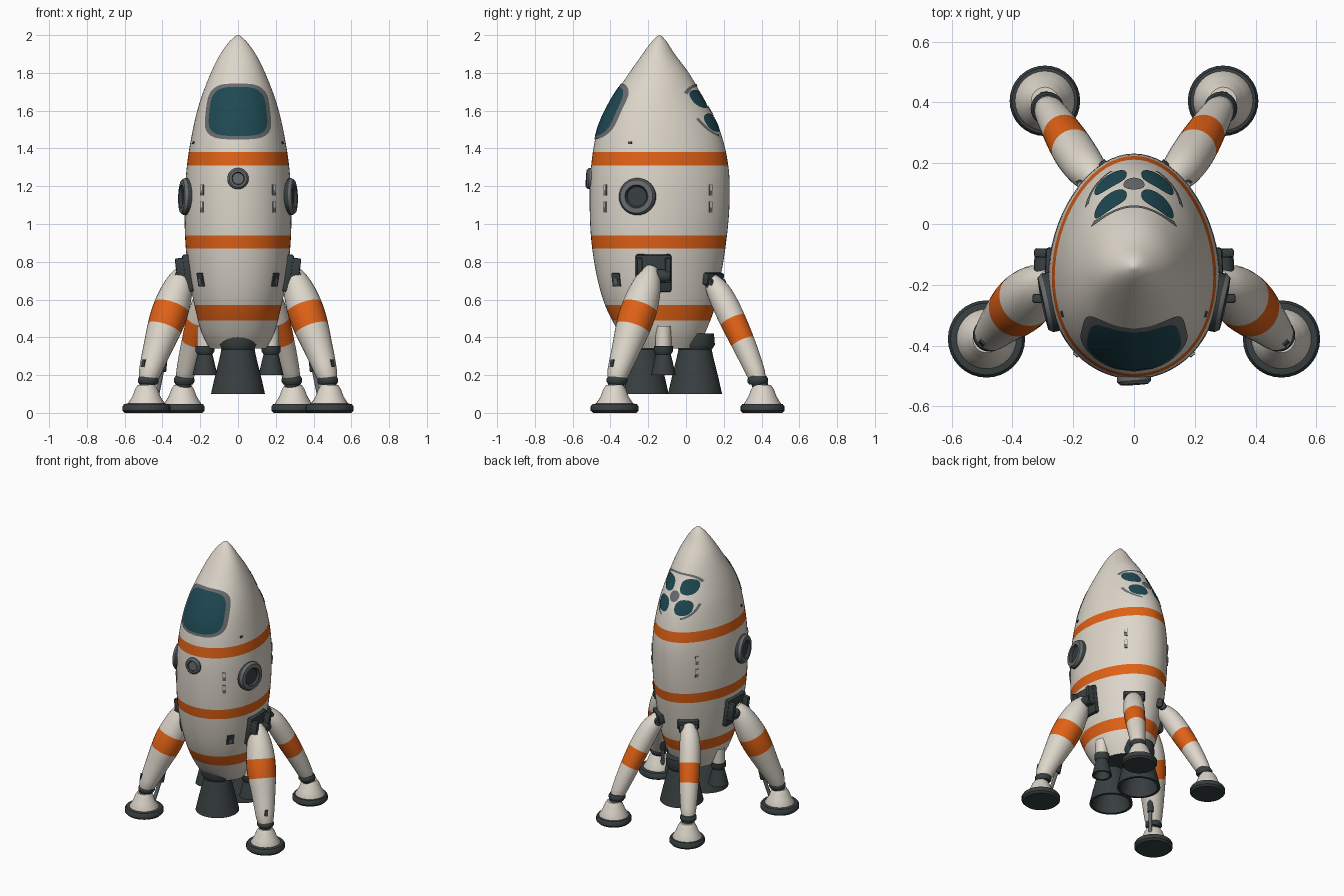
import bpy, bmesh, math
from mathutils import Vector, Matrix
from mathutils.bvhtree import BVHTree

cube = bpy.data.objects.get("Cube")
if cube:
    bpy.data.objects.remove(cube)


def material(name, rgb):
    m = bpy.data.materials.new(name)
    m.use_nodes = True
    m.diffuse_color = (*rgb, 1)
    m.node_tree.nodes["Principled BSDF"].inputs["Base Color"].default_value = (*rgb, 1)
    return m


WHITE = material("warm_white", (0.72, 0.67, 0.59))
ORANGE = material("orange", (0.75, 0.12, 0.008))
DARK = material("dark_grey", (0.04, 0.05, 0.052))
GREY = material("mid_grey", (0.14, 0.15, 0.155))
GLASS = material("teal_glass", (0.013, 0.065, 0.085))


def finish(name, bm, mats, matrix=None, recalc=True):
    if recalc:
        bmesh.ops.remove_doubles(bm, verts=bm.verts, dist=1e-5)
        bmesh.ops.recalc_face_normals(bm, faces=bm.faces)
    if matrix:
        bm.transform(matrix)
    mesh = bpy.data.meshes.new(name)
    bm.to_mesh(mesh)
    bm.free()
    for m in mats:
        mesh.materials.append(m)
    ob = bpy.data.objects.new(name, mesh)
    bpy.context.collection.objects.link(ob)
    bpy.ops.object.select_all(action='DESELECT')
    ob.select_set(True)
    bpy.context.view_layer.objects.active = ob
    bpy.ops.object.shade_smooth_by_angle(angle=math.radians(40))
    return ob


def skin(bm, rings, rule=lambda i: 0):
    """Bridge successive closed rings; rule picks the material of each band."""
    vs = [[bm.verts.new(p) for p in ring] for ring in rings]
    n = len(vs[0])
    for i in range(len(vs) - 1):
        for k in range(n):
            j = (k + 1) % n
            f = bm.faces.new((vs[i][k], vs[i][j], vs[i + 1][j], vs[i + 1][k]))
            f.material_index = rule(i)
    return vs


def spline(keys, z):
    """Smooth interpolation of key tuples by their first value."""
    def slope(i, c):
        a, b = keys[max(i - 1, 0)], keys[min(i + 1, len(keys) - 1)]
        return (b[c] - a[c]) / (b[0] - a[0])
    i = max(k for k in range(len(keys) - 1) if k == 0 or keys[k][0] <= z)
    a, b = keys[i], keys[i + 1]
    h = b[0] - a[0]
    t = (z - a[0]) / h
    return [(2*t**3 - 3*t*t + 1) * a[c] + (t**3 - 2*t*t + t) * h * slope(i, c)
            + (3*t*t - 2*t**3) * b[c] + (t**3 - t*t) * h * slope(i + 1, c)
            for c in range(1, len(a))]


def levels(lo, hi, n, extra):
    steps = {round(lo + (hi - lo) * i / n, 4) for i in range(n + 1)}
    return sorted({s for s in steps if all(abs(s - e) > 0.006 for e in extra)} | set(extra))


def circle(n):
    return [(math.cos(2 * math.pi * k / n), math.sin(2 * math.pi * k / n)) for k in range(n)]


def lathe(name, profile, mats, matrix, rule=lambda i: 0, n=32):
    bm = bmesh.new()
    skin(bm, [[(r * c, r * s, z) for c, s in circle(n)] for r, z in profile], rule)
    bmesh.ops.dissolve_degenerate(bm, edges=bm.edges, dist=1e-6)
    return finish(name, bm, mats, matrix)


def box(name, size, mat, matrix, bevel=0.0):
    bm = bmesh.new()
    bmesh.ops.create_cube(bm, size=1, matrix=Matrix.Diagonal((*size, 1)))
    if bevel:
        bmesh.ops.bevel(bm, geom=bm.edges[:], offset=bevel, segments=2, affect='EDGES', profile=0.5)
    return finish(name, bm, [mat], matrix)


def rod(name, a, b, r, mat):
    a, b = Vector(a), Vector(b)
    m = Matrix.Translation(a) @ (b - a).to_track_quat('Z', 'Y').to_matrix().to_4x4()
    h = (b - a).length
    return lathe(name, [(0, 0), (r, 0), (r, h), (0, h)], [mat], m, n=16)


# Hull: egg-shaped sections, keyed as height, half width, front y, back y
HULL = [(.34, .15, -.29, .06), (.42, .19, -.35, .10), (.55, .225, -.42, .15),
        (.7, .255, -.467, .18), (.9, .277, -.50, .212), (1.1, .281, -.51, .23),
        (1.3, .27, -.503, .225), (1.5, .238, -.468, .178), (1.65, .2, -.40, .10),
        (1.8, .143, -.30, .015), (1.9, .093, -.23, -.06), (1.97, .042, -.178, -.105),
        (1.995, .014, -.152, -.128)]
BANDS = [(.49, .57), (.87, .94), (1.31, 1.38)]
zs = levels(.34, 1.995, 60, [e for b in BANDS for e in b])
rings = []
for z in zs:
    w, f, b = spline(HULL, z)
    rings.append([(w * c * (1 - .1 * s), (f + b) / 2 + (b - f) / 2 * s, z) for c, s in circle(64)])
bm = bmesh.new()
vs = skin(bm, rings, lambda i: int(any(lo < (zs[i] + zs[i + 1]) / 2 < hi for lo, hi in BANDS)))
tip = bm.verts.new((0, -.14, 2))
for k in range(64):
    bm.faces.new((vs[-1][k], vs[-1][(k + 1) % 64], tip))
bm.faces.new(vs[0]).material_index = 2
bmesh.ops.recalc_face_normals(bm, faces=bm.faces)
hull_tree = BVHTree.FromBMesh(bm)
finish("hull", bm, [WHITE, ORANGE, DARK])


def mount(x, y, z):
    """Frame on the hull surface: local z points outward, local y upward."""
    axis = Vector((0, -.13, z))
    d = (Vector((x, y, z)) - axis).normalized()
    hit, n, _, _ = hull_tree.ray_cast(axis + d * 2, -d)
    xa = Vector((0, 0, 1)).cross(n).normalized()
    return Matrix.Translation(hit) @ Matrix((xa, n.cross(xa), n)).transposed().to_4x4()


def plate(name, cx, cz, rx, rz, mat, side, power=2, inner=0, taper=0, arc=(0, 360), off=.004):
    """Thin rounded panel, or part of its rim, laid onto the hull."""
    bm = bmesh.new()
    n, rows = 48, 7
    grid = []
    for i in range(rows + 1):
        q = inner + (1 - inner) * i / rows
        row = []
        for k in range(n + 1):
            a = math.radians(arc[0] + (arc[1] - arc[0]) * k / n)
            c, s = math.cos(a), math.sin(a)
            u = math.copysign(abs(c) ** (2 / power), c) * q
            v = math.copysign(abs(s) ** (2 / power), s) * q
            x, z = cx + rx * u * (1 - taper * v), cz + rz * v
            hit, nor, _, _ = hull_tree.ray_cast(Vector((x, side * 2, z)), Vector((0, -side, 0)))
            row.append(bm.verts.new(hit + nor * off))
        grid.append(row)
    for i in range(rows):
        for k in range(n):
            f = bm.faces.new((grid[i][k], grid[i + 1][k], grid[i + 1][k + 1], grid[i][k + 1]))
            if side > 0:
                f.normal_flip()
    bmesh.ops.remove_doubles(bm, verts=bm.verts, dist=1e-5)
    finish(name, bm, [mat], recalc=False)


# Front window and rear window cluster
plate("front_window_frame", 0, 1.594, .168, .147, GREY, -1, 3.6, .85, .1)
plate("front_window_glass", 0, 1.594, .148, .129, GLASS, -1, 3.6, 0, .1, off=.005)
for sx in (1, -1):
    for cz in (1.66, 1.535):
        plate("rear_window_glass", sx * .075, cz, .052, .048, GLASS, 1, 2.4)
    plate("rear_window_corner", 0, 1.597, .16, .142, GREY, 1, 2.8, .92, 0,
          (290, 350) if sx > 0 else (190, 250))
plate("rear_window_top_rim", 0, 1.597, .16, .142, GREY, 1, 2.8, .92, 0, (35, 145))
plate("rear_window_hub", 0, 1.597, .034, .034, GREY, 1)

# Portholes on both sides and the front lamp
for sx in (1, -1):
    lathe("side_porthole", [(.098, -.03), (.098, .012), (.088, .026), (.062, .028), (.052, .012), (0, .012)],
          [DARK, GREY], mount(sx * .28, -.26, 1.145), lambda i: int(i in (1, 2)))
lathe("front_lamp", [(.056, -.02), (.056, .01), (.046, .02), (.034, .02), (.03, .012), (0, .012)],
      [DARK, GREY], mount(0, -.5, 1.24), lambda i: int(i != 3))

# Small vents, sensors and access hatches
for sx in (1, -1):
    for y in (-.41, .13):
        for z in (1.18, 1.09):
            m = mount(sx * .178, y, z)
            box("vent_plate", (.022, .06, .008), GREY, m)
            box("vent_cover", (.016, .03, .014), WHITE, m @ Matrix.Translation((0, .012, 0)))
    m = mount(sx * .19, -.36, .705)
    box("access_hatch", (.05, .07, .01), DARK, m)
    box("hatch_latch", (.02, .03, .016), GREY, m @ Matrix.Translation((0, -.008, 0)))
    box("sensor_dot", (.02, .014, .01), DARK, mount(sx * .24, -.3, 1.43))

# Engines: hollow bells
BELL = [(0, .42), (.10, .42), (.105, .36), (.088, .335), (.1, .28), (.125, .18), (.143, .1),
        (.125, .1), (.1, .2), (.07, .29), (0, .3)]
for y, part in ((-.235, "front_engine_bell"), (.048, "rear_engine_bell")):
    lathe(part, BELL, [DARK], Matrix.Translation((0, y, 0)), n=40)
for sx in (1, -1):
    m = Matrix.Translation((sx * .175, -.12, 0))
    lathe("thruster_neck", [(.042, .46), (.042, .35), (0, .35)], [WHITE], m, n=24)
    lathe("thruster_bell", [(0, .355), (.05, .355), (.05, .325), (.04, .31), (.066, .2),
                            (.052, .2), (.025, .3), (0, .3)], [DARK], m, n=24)


def leg(name, keys, band, s):
    """Tapered round leg along keys of height, x, y, radius with an orange band."""
    lv = levels(keys[0][0], keys[-1][0], 22, band)
    pts = [(z, *spline(keys, z)) for z in lv]
    path = [Vector((s * x, y, z)) for z, x, y, _ in pts]
    rings = []
    for i, p in enumerate(path):
        t = (path[min(i + 1, len(path) - 1)] - path[max(i - 1, 0)]).normalized()
        u = t.cross(Vector((0, 1, 0))).normalized()
        v = t.cross(u)
        rings.append([p + (u * c + v * d) * pts[i][3] for c, d in circle(28)])
    bm = bmesh.new()
    vs = skin(bm, rings, lambda i: int(band[0] <= lv[i] < band[1]))
    bm.faces.new(vs[0])
    bm.faces.new(vs[-1])
    finish(name, bm, [WHITE, ORANGE])
    return path


FRONT = [(.18, .475, -.365, .05), (.21, .468, -.36, .058), (.33, .43, -.32, .075),
         (.5, .372, -.265, .096), (.62, .332, -.225, .088), (.72, .296, -.195, .062), (.77, .278, -.18, .03)]
REAR = [(.18, .285, .38, .043), (.21, .278, .37, .05), (.35, .242, .312, .062),
        (.5, .2, .243, .07), (.62, .16, .185, .066), (.68, .13, .15, .052), (.72, .115, .13, .03)]
for s in (1, -1):
    for part, keys, band, (fx, fy), r in (("front", FRONT, [.445, .56], (.485, -.378), .127),
                                          ("rear", REAR, [.375, .49], (.293, .405), .116)):
        path = leg(part + "_leg", keys, band, s)
        foot = Matrix.Translation((s * fx, fy, 0))
        rod(part + "_ankle", path[0] + (path[1] - path[0]) * .9, (s * fx, fy, .11), .042, DARK)
        lathe(part + "_ankle_collar", [(0, .2), (.046, .195), (.055, .18), (.055, .165), (.045, .15), (0, .15)],
              [DARK], Matrix.Translation(path[0] - Vector((0, 0, .18))), n=24)
        lathe(part + "_foot", [(0, .15), (.045, .148), (.06, .125), (.075, .085), (.098, .05), (.098, .03)],
              [WHITE], foot)
        lathe(part + "_foot_pad", [(0, 0), (r * .9, 0), (r, .012), (r, .034), (r * .93, .046),
                                   (r * .75, .05), (0, .05)], [DARK], foot)

    # Damper struts behind the front legs, with a small port on each leg
    rod("damper_cylinder", (s * .385, -.285, .36), (s * .40, -.31, .22), .02, DARK)
    rod("damper_piston", (s * .40, -.31, .24), (s * .43, -.345, .09), .012, GREY)
    out = Vector((s, -1, .25)).to_track_quat('Z', 'Y').to_matrix().to_4x4()
    box("leg_port", (.022, .04, .012), DARK, Matrix.Translation((s * .499, -.39, .262)) @ out)

    # Leg brackets: backing plate, cheeks and pivot
    m = mount(s * .28, -.175, .74)
    box("front_bracket", (.19, .2, .04), DARK, m, .012)
    for k in (-.075, .075):
        box("bracket_cheek", (.03, .13, .09), DARK, m @ Matrix.Translation((k, .02, .015)), .008)
    a, b = (m @ Vector((k, -.01, .035)) for k in (-.085, .085))
    rod("front_pivot", a, b, .035, DARK)
    m = mount(s * .115, .14, .71)
    box("rear_bracket", (.14, .065, .05), DARK, m, .01)
    a, b = (m @ Vector((k, -.02, .025)) for k in (-.06, .06))
    rod("rear_pivot", a, b, .025, DARK)
